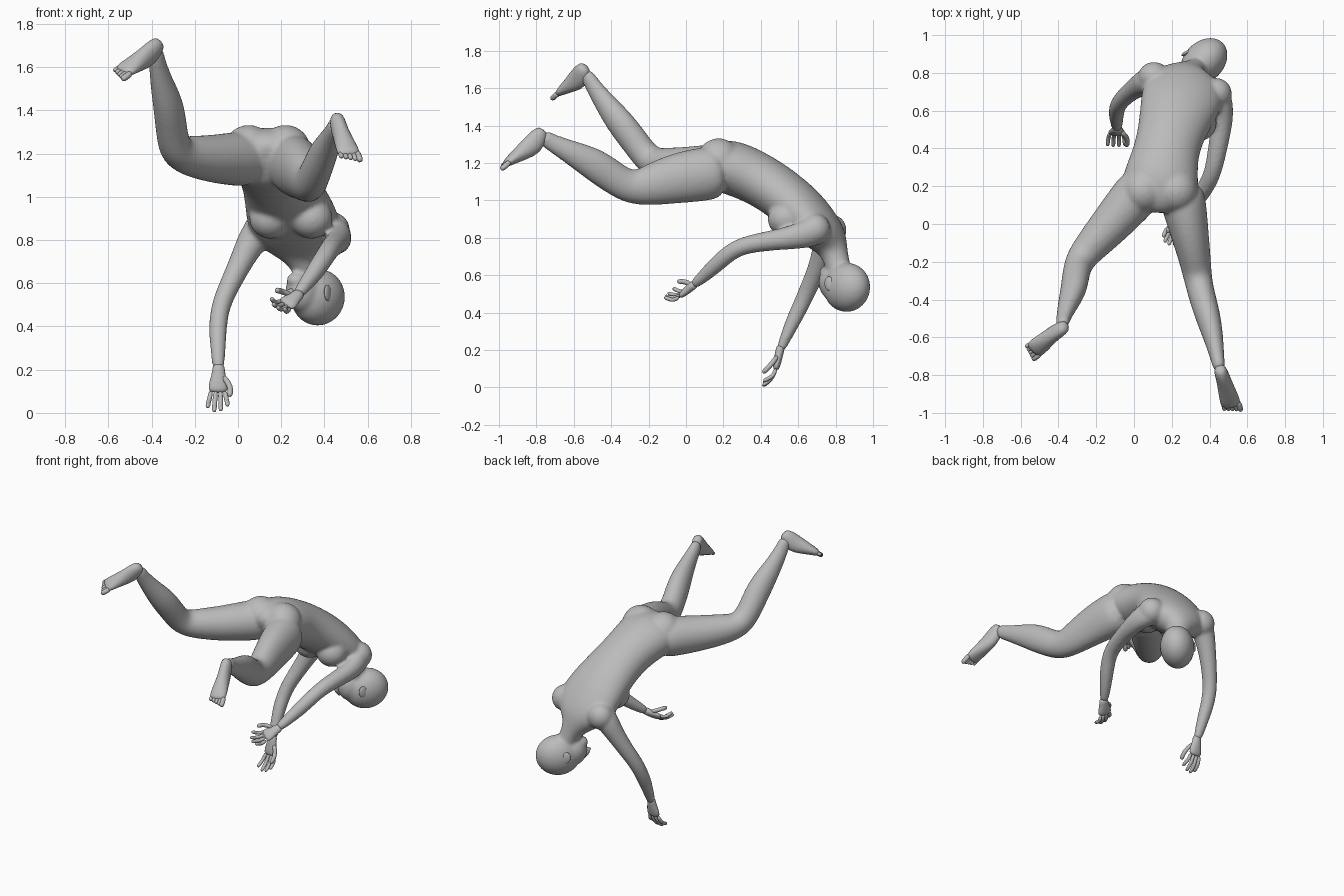
import bpy, bmesh, math
from mathutils import Vector, Matrix

cube = bpy.data.objects.get("Cube")
if cube:
    bpy.data.objects.remove(cube, do_unlink=True)

grey = bpy.data.materials.new("plain grey")
grey.use_nodes = True
grey.diffuse_color = (0.5, 0.5, 0.5, 1)
grey.node_tree.nodes["Principled BSDF"].inputs["Base Color"].default_value = (0.5, 0.5, 0.5, 1)


def loft(bm, stations, side, sides=12):
    """Elliptical tube; each station is x, y, z, half width, half depth."""
    pts = [Vector(s[:3]) for s in stations]
    swell = 1.045  # makes up for the rounding modifier
    rings = []
    for i, s in enumerate(stations):
        tangent = (pts[min(i + 1, len(pts) - 1)] - pts[max(i - 1, 0)]).normalized()
        u = Vector(side)
        u = (u - tangent * u.dot(tangent)).normalized()
        v = tangent.cross(u)
        ring = []
        for k in range(sides):
            a = math.tau * k / sides
            offset = u * s[3] * math.cos(a) + v * s[4] * math.sin(a)
            ring.append(bm.verts.new(pts[i] + offset * swell))
        rings.append(ring)
    for a, b in zip(rings, rings[1:]):
        for k in range(sides):
            n = (k + 1) % sides
            bm.faces.new((a[k], a[n], b[n], b[k]))
    bm.faces.new(rings[0][::-1])
    bm.faces.new(rings[-1])


def ball(bm, centre, size, basis=Matrix()):
    m = Matrix.Translation(centre) @ basis @ Matrix.Diagonal((*size, 1))
    bmesh.ops.create_uvsphere(bm, u_segments=20, v_segments=12, radius=1, matrix=m)


def finish(bm, name, levels=1, voxel=0):
    bmesh.ops.recalc_face_normals(bm, faces=bm.faces)
    me = bpy.data.meshes.new(name)
    bm.to_mesh(me)
    bm.free()
    me.materials.append(grey)
    me.polygons.foreach_set("use_smooth", [True] * len(me.polygons))
    ob = bpy.data.objects.new(name, me)
    bpy.context.collection.objects.link(ob)
    if levels:
        ob.modifiers.new("round", 'SUBSURF').levels = levels
        ob.modifiers["round"].render_levels = levels
    if voxel:
        fuse = ob.modifiers.new("fuse", 'REMESH')
        fuse.mode = 'VOXEL'
        fuse.voxel_size = voxel
        fuse.use_smooth_shade = True
        soft = ob.modifiers.new("soften", 'SMOOTH')
        soft.factor = 0.5
        soft.iterations = 8


# Torso from the seat up to the neck
body = bmesh.new()
loft(body, [(.13, .08, 1.15, .13, .09), (.13, .13, 1.18, .2, .135),
            (.14, .23, 1.185, .205, .15), (.165, .36, 1.13, .172, .142),
            (.195, .48, 1.06, .175, .138), (.235, .61, .955, .205, .136),
            (.265, .70, .86, .222, .122), (.275, .765, .79, .18, .1),
            (.29, .79, .73, .08, .075), (.32, .81, .66, .06, .065),
            (.34, .83, .58, .06, .065)], (1, -.18, 0))
for x in (.05, .22):
    ball(body, (x, .175, 1.215), (.12, .12, .118))
for x, y in ((.15, .565), (.34, .535)):
    ball(body, (x, y, .9), (.1, .1, .095))
# Shoulder masses
ball(body, (.105, .78, .84), (.085, .08, .085))
ball(body, (.435, .69, .845), (.085, .085, .085))

# Legs
loft(body, [(.24, .2, 1.16, .12, .135), (.265, .1, 1.14, .12, .145),
            (.295, -.05, 1.12, .1, .135), (.325, -.2, 1.08, .083, .11),
            (.34, -.3, 1.065, .073, .088), (.365, -.4, 1.13, .07, .088),
            (.395, -.5, 1.2, .066, .088), (.425, -.62, 1.26, .05, .062),
            (.445, -.73, 1.315, .034, .045), (.455, -.775, 1.35, .032, .04)], (1, 0, 0))
loft(body, [(.07, .22, 1.175, .13, .13), (-.01, .13, 1.175, .125, .125),
            (-.12, .0, 1.175, .11, .11), (-.24, -.13, 1.19, .088, .092),
            (-.293, -.2, 1.215, .076, .078), (-.308, -.27, 1.31, .071, .077),
            (-.32, -.355, 1.42, .068, .08), (-.355, -.44, 1.53, .05, .058),
            (-.378, -.515, 1.64, .033, .042), (-.38, -.54, 1.69, .032, .038)], (1, -.8, 0))

# Arms
loft(body, [(.39, .72, .86, .08, .08), (.46, .665, .825, .07, .08),
            (.47, .56, .8, .058, .062), (.452, .45, .785, .053, .053),
            (.43, .33, .765, .048, .048), (.41, .25, .735, .045, .045),
            (.365, .17, .665, .045, .045), (.31, .09, .59, .034, .034),
            (.27, .03, .54, .027, .024)], (1, 0, 0))
loft(body, [(.14, .76, .87, .08, .08), (.075, .76, .82, .075, .075),
            (.03, .735, .73, .058, .06), (-.02, .7, .63, .05, .05),
            (-.068, .655, .53, .045, .047), (-.09, .62, .45, .043, .044),
            (-.094, .575, .36, .041, .041), (-.092, .53, .26, .032, .03),
            (-.09, .5, .19, .027, .023)], (1, 0, 0))

# Head, upside down, with its face turned forward
face = Vector((-.7, -.7, -.12)).normalized()
ear_axis = Vector((.7, -.7, 0))
crown = face.cross(ear_axis).normalized()
basis = Matrix((face, ear_axis, crown)).transposed().to_4x4()
ball(body, (.37, .86, .535), (.145, .11, .132), basis)
ball(body, (.3, .79, .56), (.085, .08, .1), basis)
ball(body, (.27, .757, .615), (.047, .047, .035), basis)
finish(body, "body", levels=2, voxel=.01)

features = bmesh.new()
loft(features, [(.257, .742, .505, .009, .01), (.244, .729, .535, .014, .016),
                (.238, .722, .555, .018, .018), (.255, .74, .57, .012, .012)], ear_axis, 8)
for s in (-1, 1):
    centre = Vector((.345, .835, .555)) + ear_axis * s * .134
    ball(features, centre - ear_axis * s * .034, (.028, .01, .038),
         basis @ Matrix.Rotation(s * .25, 4, 'Z'))
finish(features, "nose_and_ears", levels=0)


def foot(name, heel, toe, leg_dir):
    bm = bmesh.new()
    heel, toe, leg_dir = Vector(heel), Vector(toe), Vector(leg_dir)
    along = toe - heel
    side = along.cross(leg_dir).normalized()
    sole = side.cross(along).normalized()
    if sole.dot(leg_dir) < 0:
        sole.negate()
    shape = [(-.12, .024, .028, .0), (.0, .036, .045, -.004), (.22, .037, .06, -.02),
             (.48, .045, .044, -.008), (.72, .054, .028, .004), (.88, .05, .018, .008)]
    loft(bm, [(*(heel + along * t + sole * o), w, d) for t, w, d, o in shape], side)
    for k in range(5):
        r = .016 if k == 0 else .012
        off = (k - 2) * .02
        root = heel + along * .78 + side * off + sole * .006
        tip = heel + along * (1.03 - .03 * k) + side * off + sole * .01
        mid = (root + tip) / 2 - sole * .003
        loft(bm, [(*p, r, r) for p in (root, mid, tip)], side, 8)
    finish(bm, name)


foot("right_foot", (.46, -.785, 1.355), (.525, -.99, 1.16), (.1, -.46, .25))
foot("left_foot", (-.38, -.555, 1.7), (-.56, -.685, 1.55), (-.08, -.3, .46))


def hand(name, wrist, tip, side, curl, thumb):
    bm = bmesh.new()
    wrist, tip = Vector(wrist), Vector(tip)
    along = tip - wrist
    side, curl = Vector(side).normalized(), Vector(curl).normalized()
    palm = [(-.2, .028, .023), (.0, .029, .023), (.15, .036, .022),
            (.34, .045, .02), (.52, .043, .015)]
    loft(bm, [(*(wrist + along * t), w, d) for t, w, d in palm], side)
    # Four bent fingers
    for k in range(4):
        off = (k - 1.5) * .021
        reach = (.9, 1, .98, .86)[k]
        path = [(.45, 0, 1), (.68, .006, 1.25), (.86 * reach, .024, 1.4), (reach, .055, 1.45)]
        loft(bm, [(*(wrist + along * t + curl * c + side * off * f), .0115, .0115)
                  for t, c, f in path], side, 8)
    # Thumb
    path = [(.1, .005, .02), (.3, .022, .05), (.48, .045, .06), (.64, .066, .052)]
    loft(bm, [(*(wrist + along * t + curl * c + side * thumb * s), .014, .014)
              for t, c, s in path], side, 8)
    finish(bm, name)


hand("right_hand", (.27, .03, .54), (.165, -.075, .455), (.5, -.45, -.45), (.1, -.6, .75), -1)
hand("left_hand", (-.09, .5, .19), (-.095, .46, .0), (1, 0, 0), (0, -1, .1), 1)
